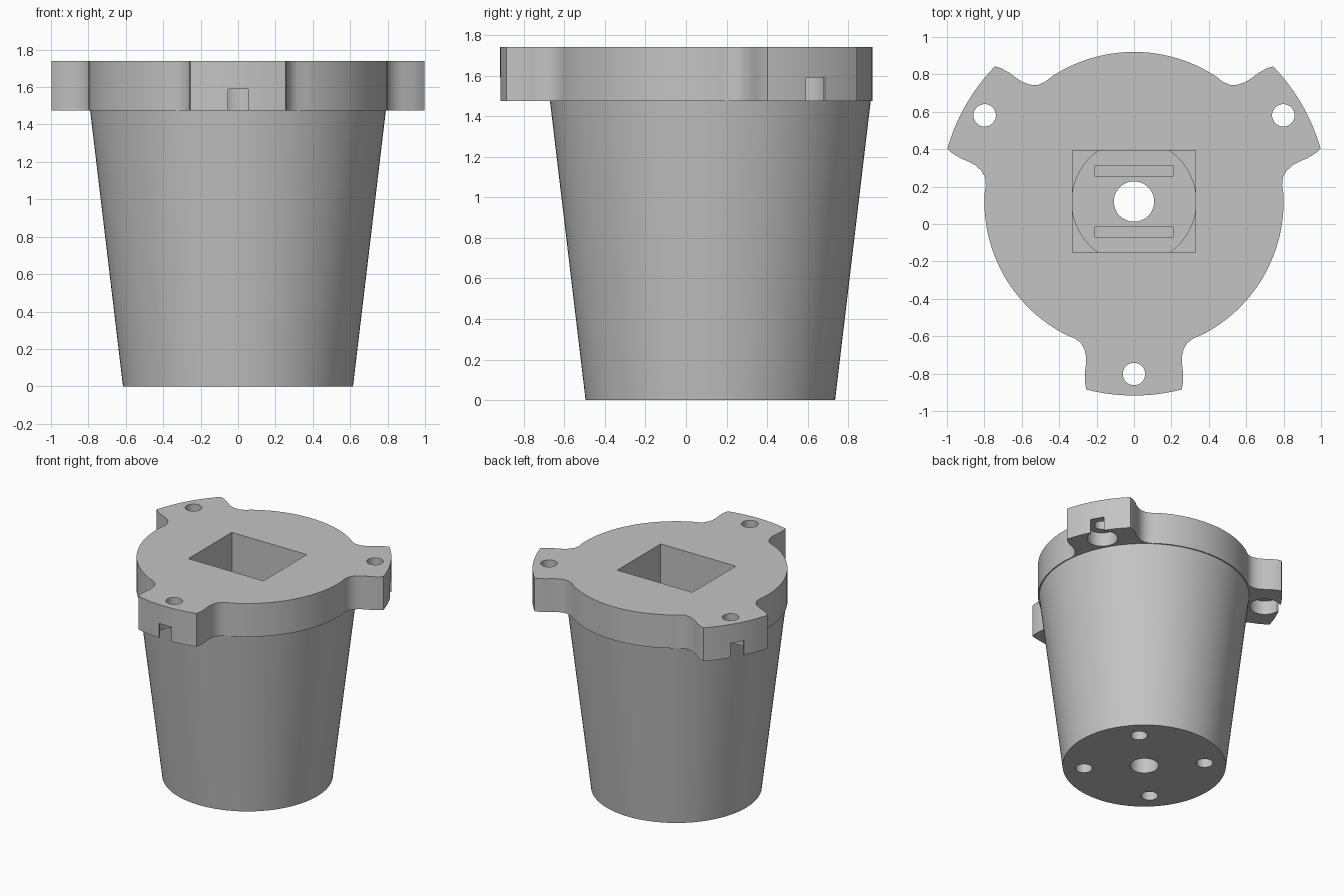
import bpy, bmesh
from math import radians, sin, cos, pi
from mathutils import Matrix, Vector

cube = bpy.data.objects.get("Cube")
if cube:
    bpy.data.objects.remove(cube, do_unlink=True)

CENTRE = Vector((0, 0.12, 0))
FLANGE_Z, TOP_Z = 1.475, 1.74
LUG_ANGLES = [radians(a) for a in (-90, 30, 150)]

grey = bpy.data.materials.new("plain_grey")
grey.use_nodes = True
colour = (0.55, 0.55, 0.55, 1)
grey.diffuse_color = colour
grey.node_tree.nodes["Principled BSDF"].inputs["Base Color"].default_value = colour


def add_object(name, bm):
    bmesh.ops.recalc_face_normals(bm, faces=bm.faces)
    mesh = bpy.data.meshes.new(name)
    bm.to_mesh(mesh)
    bm.free()
    obj = bpy.data.objects.new(name, mesh)
    bpy.context.collection.objects.link(obj)
    return obj


def polar(r, angle):
    return CENTRE.x + r * cos(angle), CENTRE.y + r * sin(angle)


def frustum(name, r1, r2, z1, z2, xy=(0, 0.12), segments=48):
    bm = bmesh.new()
    place = Matrix.Translation((xy[0], xy[1], (z1 + z2) / 2))
    bmesh.ops.create_cone(bm, cap_ends=True, segments=segments, radius1=r1,
                          radius2=r2, depth=z2 - z1, matrix=place)
    return add_object(name, bm)


def prism(name, points, z1, z2):
    bm = bmesh.new()
    face = bm.faces.new([bm.verts.new((x, y, z1)) for x, y in points])
    new = bmesh.ops.extrude_face_region(bm, geom=[face])["geom"]
    verts = [g for g in new if isinstance(g, bmesh.types.BMVert)]
    bmesh.ops.translate(bm, verts=verts, vec=(0, 0, z2 - z1))
    return add_object(name, bm)


def box(name, u1, u2, v1, v2, z1, z2, angle=0):
    # u runs along the angle and v across it, measured from the shared axis
    points = []
    for u, v in ((u1, v1), (u2, v1), (u2, v2), (u1, v2)):
        points.append((CENTRE.x + u * cos(angle) - v * sin(angle),
                       CENTRE.y + u * sin(angle) + v * cos(angle)))
    return prism(name, points, z1, z2)


def combine(target, tool, operation="DIFFERENCE"):
    tool.hide_render = True
    mod = target.modifiers.new("combine", "BOOLEAN")
    mod.operation, mod.solver, mod.object = operation, "EXACT", tool
    bpy.context.view_layer.objects.active = target
    bpy.ops.object.modifier_apply(modifier=mod.name)
    bpy.data.objects.remove(tool, do_unlink=True)


# Flange outline: disc with three lugs and filleted necks
neck = [(0.97, 0.262), (0.92, 0.263), (0.87, 0.257), (0.83, 0.256),
        (0.79, 0.265), (0.755, 0.285), (0.73, 0.32)]
outline = []
for angle in LUG_ANGLES:
    c, s = cos(angle), sin(angle)
    side = [(u * c - v * s, u * s + v * c + CENTRE.y) for u, v in neck]
    mirrored = [(u * c + v * s, u * s - v * c + CENTRE.y) for u, v in reversed(neck)]
    outline += mirrored
    outline += [polar(1.037, angle + radians(14.2) * i / 6) for i in range(-6, 7)]
    outline += side
    outline += [polar(0.8, angle + radians(27 + 66 * i / 24)) for i in range(25)]

# Tapered body joined to the flange
body = frustum("tapered_body", 0.615, 0.793, 0, FLANGE_Z + 0.02, segments=128)
flange = prism("lug_flange", outline, FLANGE_Z, TOP_Z)
combine(body, flange, "UNION")

# Stepped pocket: rectangle, flat-sided round seat, two floor slots, shaft hole
combine(body, box("pocket_cutter", -0.33, 0.33, -0.273, 0.273, 0.6, TOP_Z + 0.1))
seat = frustum("seat_cutter", 0.332, 0.332, 0.4, 0.7, segments=64)
combine(seat, box("seat_limit", -0.4, 0.4, -0.272, 0.272, 0.3, 0.8), "INTERSECT")
combine(body, seat)
for v in (-0.163, 0.163):
    combine(body, box("slot_cutter", -0.21, 0.21, v - 0.027, v + 0.027, 0.25, 0.5))
combine(body, frustum("shaft_cutter", 0.108, 0.108, -0.1, 0.5))

# Lug bolt holes, counterbores from below and notches through the outer wall
for angle in LUG_ANGLES:
    xy = polar(0.922, angle)
    combine(body, frustum("bolt_cutter", 0.06, 0.06, 1.5, TOP_Z + 0.1, xy))
    recess = frustum("recess_cutter", 0.115, 0.115, FLANGE_Z - 0.005, 1.59, xy)
    notch = box("notch_cutter", 0.93, 1.2, -0.054, 0.054, FLANGE_Z - 0.005, 1.59, angle)
    combine(recess, notch, "UNION")
    combine(body, recess)

# Four screw holes in the base
for i in range(4):
    xy = polar(0.456, pi / 4 + i * pi / 2)
    combine(body, frustum("screw_cutter", 0.063, 0.063, -0.1, 0.3, xy, 32))

# Finish
body.name = "flanged_housing"
body.data.materials.clear()
body.data.materials.append(grey)
for face in body.data.polygons:
    face.material_index = 0
bpy.ops.object.select_all(action="DESELECT")
body.select_set(True)
bpy.context.view_layer.objects.active = body
bpy.ops.object.shade_smooth_by_angle(angle=radians(30))
